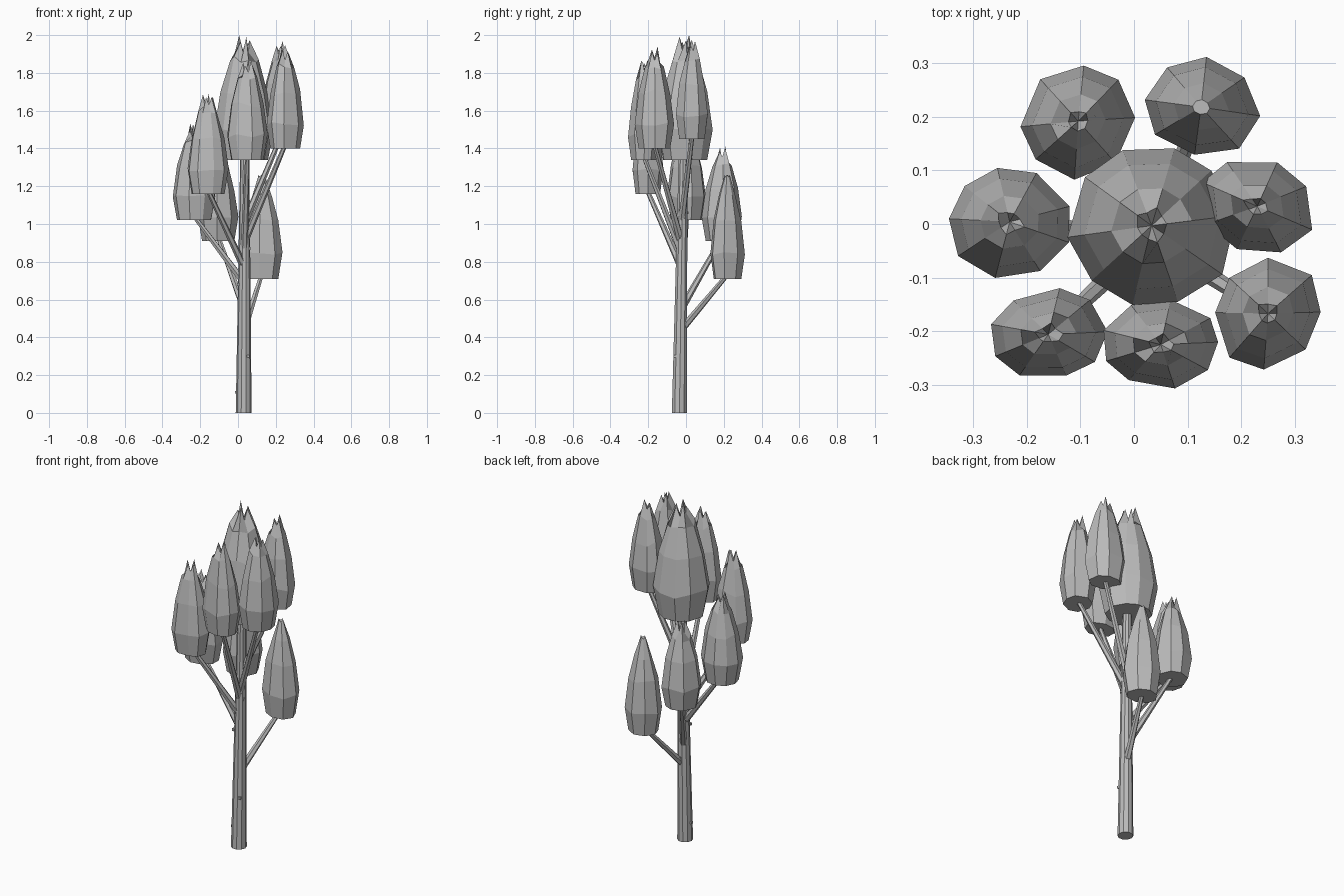
import bpy, bmesh, math, random
from mathutils import Vector

if "Cube" in bpy.data.objects:
    bpy.data.objects.remove(bpy.data.objects["Cube"])

random.seed(4)
grey = bpy.data.materials.new("plain_grey")
grey.diffuse_color = (0.5, 0.5, 0.5, 1)
grey.use_nodes = True
grey.node_tree.nodes["Principled BSDF"].inputs["Base Color"].default_value = grey.diffuse_color


def finish(bm, name):
    bmesh.ops.recalc_face_normals(bm, faces=bm.faces)
    mesh = bpy.data.meshes.new(name)
    bm.to_mesh(mesh)
    bm.free()
    mesh.materials.append(grey)
    obj = bpy.data.objects.new(name, mesh)
    bpy.context.collection.objects.link(obj)
    return obj


def skin(bm, rings):
    """Join successive vertex rings with quads."""
    for a, b in zip(rings, rings[1:]):
        n = len(a)
        for i in range(n):
            j = (i + 1) % n
            bm.faces.new((a[i], a[j], b[j], b[i]))


def limb(name, start, end, r0, r1, sides, upright=False):
    """Tapered stem between two points."""
    bm = bmesh.new()
    start, end = Vector(start), Vector(end)
    turn = (end - start).to_track_quat('Z', 'Y')
    if upright:
        turn.identity()
    rings = []
    for p, r in ((start, r0), (end, r1)):
        rings.append([bm.verts.new(p + turn @ Vector((r * math.cos(math.tau * k / sides),
                                                      r * math.sin(math.tau * k / sides), 0)))
                      for k in range(sides)])
    skin(bm, rings)
    bm.faces.new(rings[0])
    bm.faces.new(rings[-1])
    return finish(bm, name)


def bud(name, cx, cy, rx, ry, tilt, sides, z0, z1, spiky):
    """Faceted bud: an uneven oval scaled along a bulging profile."""
    bm = bmesh.new()
    h, a = z1 - z0, math.radians(tilt)
    outline = []
    for i in range(sides):
        b = math.tau * i / sides + random.uniform(-.08, .08)
        k = random.uniform(.98, 1.06)
        u, v = rx * k * math.cos(b), ry * k * math.sin(b)
        outline.append((u * math.cos(a) - v * math.sin(a), u * math.sin(a) + v * math.cos(a)))

    def point(i, t, s):
        return bm.verts.new((cx + outline[i][0] * s, cy + outline[i][1] * s, z0 + h * t))

    rings = []
    for t, s, jitter in ((0, .8, 0), (.24, 1, .02), (.55, .8, .03), (.8, .48, .03)):
        rings.append([point(i, t + random.uniform(-jitter, jitter), s) for i in range(sides)])
    if spiky:
        # torn petal points around a sunken centre
        top = []
        for i in range(sides):
            if i % 2 == 0:
                top.append(point(i, 1 if i == 2 else random.uniform(.94, 1), random.uniform(.16, .26)))
            else:
                top.append(point(i, random.uniform(.85, .9), .17))
        rings.append(top)
        centre = bm.verts.new((cx, cy, z0 + h * .84))
        for i in range(sides):
            bm.faces.new((top[i], top[(i + 1) % sides], centre))
    else:
        rings.append([point(i, 1 - .02 * (i % 2), .15) for i in range(sides)])
        bm.faces.new(rings[-1])
    skin(bm, rings)
    bm.faces.new(rings[0])
    finish(bm, name)


# Trunk
limb("trunk", (.03, -.035, 0), (.036, -.015, 1.38), .042, .024, 10, True)

# Foliage: centre, half widths, tilt, sides, bottom, top, height where its branch leaves the trunk
bud("crown_bud", .033, -.003, .152, .152, 76, 10, 1.34, 2, True)
side_buds = {
    "front_right": (.25, -.167, .105, .093, 45, 8, 1.4, 1.94, .93),
    "front": (.05, -.225, .108, .08, 0, 9, 1.34, 1.87, .88),
    "front_left": (-.16, -.206, .11, .083, 5, 9, 1.16, 1.69, .8),
    "left": (-.232, .004, .115, .102, 180, 9, 1.02, 1.53, .72),
    "back_left": (-.104, .192, .107, .1, 45, 8, .91, 1.41, .58),
    "back": (.125, .218, .106, .09, 170, 8, .71, 1.26, .47),
    "right": (.23, .033, .107, .085, -20, 8, 1.45, 1.97, 1.03),
}
for name, (cx, cy, rx, ry, tilt, sides, z0, z1, fork) in side_buds.items():
    bud(name + "_bud", cx, cy, rx, ry, tilt, sides, z0, z1, name != "back")
    limb(name + "_branch", (.032, -.025, fork - .03), (cx, cy, z0 + .02), .02, .012, 6)

# Small bark knots spaced up the trunk surface
for k in range(6):
    a = math.radians(180 + 130 * k)
    z = .11 + .19 * k
    r = .041 - .013 * z
    bm = bmesh.new()
    bmesh.ops.create_cube(bm, size=.014)
    bmesh.ops.translate(bm, verts=bm.verts, vec=(
        .03 + r * math.cos(a), -.035 + .014 * z + r * math.sin(a), z))
    finish(bm, "bark_knot")
